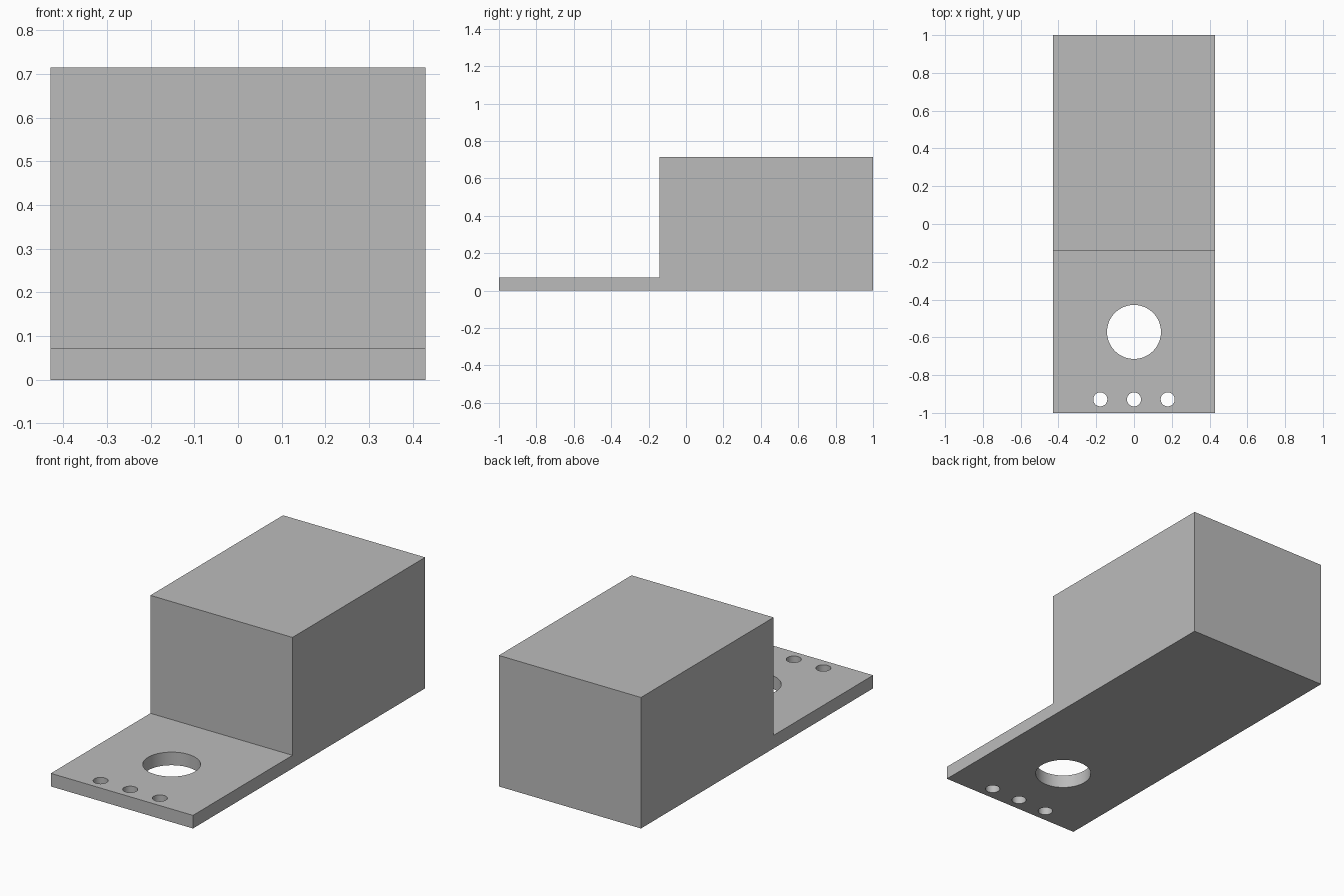
import bpy
import bmesh
import math

cube = bpy.data.objects.get("Cube")
if cube:
    bpy.data.objects.remove(cube, do_unlink=True)

U = 1 / 14                      # design unit
HALF_WIDTH, HALF_LENGTH = 6 * U, 14 * U
HEIGHT, PLATE, STEP_Y = 10 * U, U, -2 * U

grey = bpy.data.materials.new("plain_grey")
grey.use_nodes = True
colour = (0.5, 0.5, 0.5, 1)
grey.diffuse_color = colour
grey.node_tree.nodes["Principled BSDF"].inputs["Base Color"].default_value = colour

# Body: stepped side profile extruded across the width
profile = [(-HALF_LENGTH, 0), (HALF_LENGTH, 0), (HALF_LENGTH, HEIGHT),
           (STEP_Y, HEIGHT), (STEP_Y, PLATE), (-HALF_LENGTH, PLATE)]
bm = bmesh.new()
side = bm.faces.new([bm.verts.new((-HALF_WIDTH, y, z)) for y, z in profile])
extruded = bmesh.ops.extrude_face_region(bm, geom=[side])["geom"]
bmesh.ops.translate(bm, vec=(2 * HALF_WIDTH, 0, 0),
                    verts=[v for v in extruded if isinstance(v, bmesh.types.BMVert)])
bmesh.ops.recalc_face_normals(bm, faces=bm.faces)
mesh = bpy.data.meshes.new("stepped_block")
bm.to_mesh(mesh)
bm.free()
mesh.materials.append(grey)
body = bpy.data.objects.new("stepped_block", mesh)
bpy.context.collection.objects.link(body)


def drill(name, x, y, radius):
    """Cut a round through-hole in the front plate."""
    bpy.ops.mesh.primitive_cylinder_add(vertices=64, radius=radius, depth=4 * PLATE,
                                        location=(x, y, PLATE / 2))
    cutter = bpy.context.object
    cutter.name = name
    cutter.hide_render = True
    cutter.data.materials.append(grey)
    bpy.ops.object.select_all(action="DESELECT")
    body.select_set(True)
    bpy.context.view_layer.objects.active = body
    cut = body.modifiers.new(name, "BOOLEAN")
    cut.operation = "DIFFERENCE"
    cut.solver = "EXACT"
    cut.object = cutter
    bpy.ops.object.modifier_apply(modifier=cut.name)
    bpy.data.objects.remove(cutter, do_unlink=True)


# Large hole and the row of three small ones
drill("large_hole", 0, -8 * U, 2 * U)
for i in (-1, 0, 1):
    drill("small_hole", i * 2.5 * U, -13 * U, 0.52 * U)

bpy.ops.object.shade_smooth_by_angle(angle=math.radians(30))
